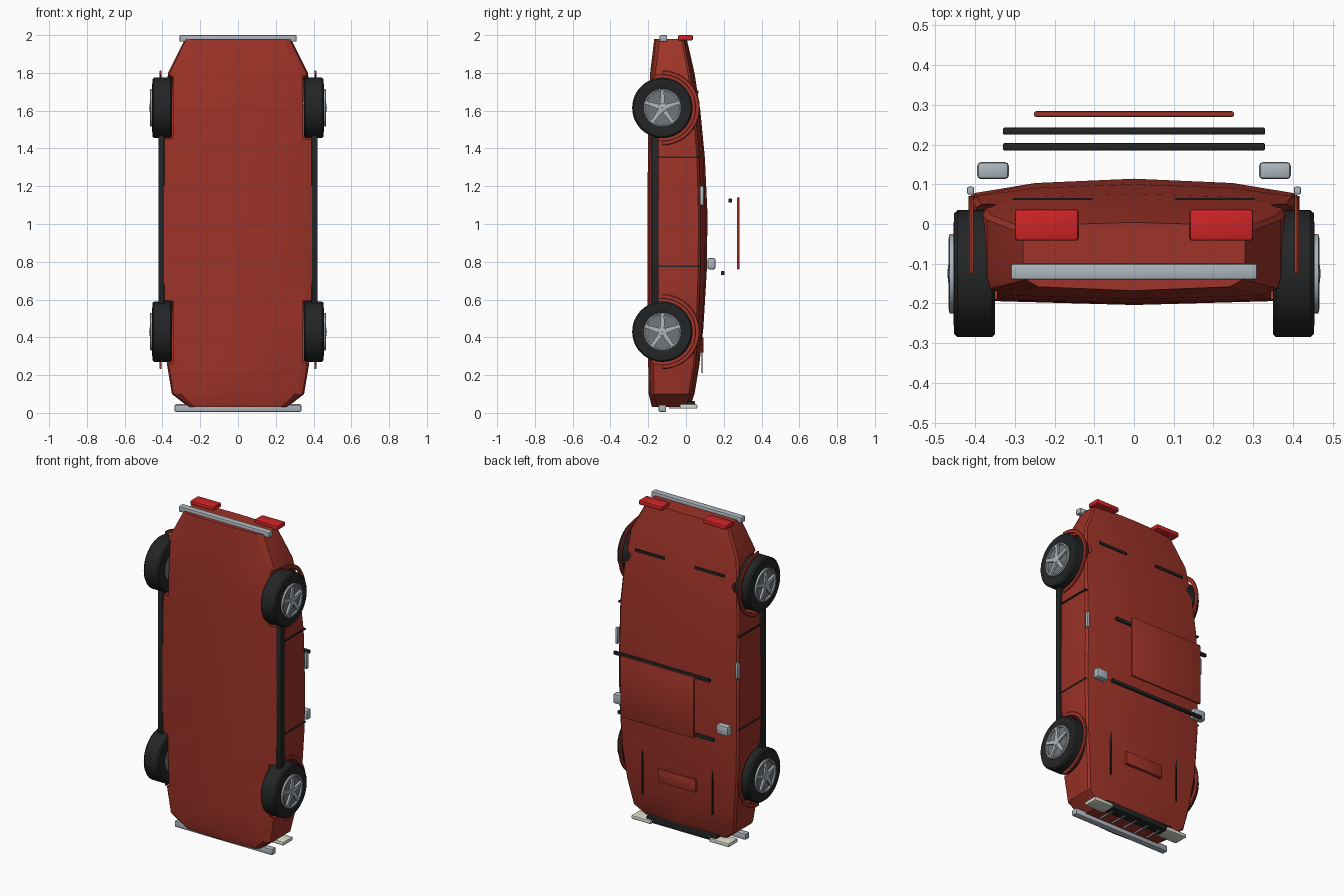
import bpy, bmesh, math
from mathutils import Matrix, Vector

if "Cube" in bpy.data.objects:
    bpy.data.objects.remove(bpy.data.objects["Cube"])


def material(name, r, g, b):
    m = bpy.data.materials.new(name)
    m.diffuse_color = (r, g, b, 1)
    m.use_nodes = True
    m.node_tree.nodes["Principled BSDF"].inputs["Base Color"].default_value = m.diffuse_color
    return m


RED = material("body red", 0.34, 0.033, 0.021)
BLACK = material("rubber black", 0.017, 0.018, 0.019)
SILVER = material("silver", 0.42, 0.47, 0.51)
GREY = material("dark rim grey", 0.17, 0.18, 0.19)
LAMP = material("tail lamp red", 0.62, 0.017, 0.02)
CREAM = material("headlamp cream", 0.72, 0.72, 0.62)


def finish(bm, name, mat, angle=None):
    bmesh.ops.recalc_face_normals(bm, faces=bm.faces)
    me = bpy.data.meshes.new(name)
    bm.to_mesh(me)
    bm.free()
    me.materials.append(mat)
    ob = bpy.data.objects.new(name, me)
    bpy.context.collection.objects.link(ob)
    if angle:
        smooth(ob, angle)
    return ob


def smooth(ob, angle):
    bpy.ops.object.select_all(action='DESELECT')
    ob.select_set(True)
    bpy.context.view_layer.objects.active = ob
    bpy.ops.object.shade_smooth_by_angle(angle=math.radians(angle))


def box(name, mat, x, y, z, bevel=0.0):
    """Box from (low, high) ranges, optionally with rounded edges."""
    bm = bmesh.new()
    bmesh.ops.create_cube(bm, size=1)
    for v in bm.verts:
        v.co = [(r[0] + r[1]) / 2 + c * (r[1] - r[0]) for c, r in zip(v.co, (x, y, z))]
    if bevel:
        bmesh.ops.bevel(bm, geom=bm.edges[:], offset=bevel, segments=2,
                        profile=0.5, affect='EDGES')
    return finish(bm, name, mat, 40 if bevel else None)


def lathe(name, mat, profile, centre, side, n=48, start=0.0, sweep=math.tau):
    """Turn a closed (x, radius) profile about an axis along x."""
    bm = bmesh.new()
    full = sweep > 6.28
    rings = []
    for i in range(n if full else n + 1):
        a = start + sweep * i / n
        rings.append([bm.verts.new((side * x, centre[0] + r * math.cos(a),
                                    centre[1] + r * math.sin(a))) for x, r in profile])
    k = len(profile)
    for i in range(n):
        p, q = rings[i], rings[(i + 1) % len(rings)]
        for j in range(k):
            bm.faces.new((p[j], p[(j + 1) % k], q[(j + 1) % k], q[j]))
    if not full:
        bm.faces.new(rings[0])
        bm.faces.new(rings[-1])
    return finish(bm, name, mat, 35)


def both(name, mat, x, y, z, bevel=0.0):
    for s, label in ((1, "right_"), (-1, "left_")):
        box(label + name, mat, sorted((s * x[0], s * x[1])), y, z, bevel)


# Body shell lofted along its length: z, half width, floor y, shoulder y, crown y
stations = [
    (0.03, 0.26, -0.180, -0.005, 0.020),
    (0.10, 0.35, -0.198, 0.025, 0.045),
    (0.25, 0.375, -0.200, 0.050, 0.070),
    (0.45, 0.40, -0.202, 0.066, 0.092),
    (0.75, 0.413, -0.204, 0.076, 0.110),
    (1.05, 0.413, -0.204, 0.078, 0.114),
    (1.35, 0.41, -0.202, 0.070, 0.100),
    (1.60, 0.395, -0.198, 0.050, 0.076),
    (1.80, 0.37, -0.190, 0.022, 0.045),
    (1.98, 0.28, -0.168, -0.012, 0.004),
]
bm = bmesh.new()
loops = []
for z, w, lo, sh, hi in stations:
    half = [(0.0, lo), (0.86 * w, lo + 0.010), (0.975 * w, lo + 0.028),
            (w, lo + 0.06), (w, sh - 0.012), (0.97 * w, sh),
            (0.6 * w, hi - 0.3 * (hi - sh)), (0.0, hi)]
    ring = half + [(-x, y) for x, y in half[-2:0:-1]]
    loops.append([bm.verts.new((x, y, z)) for x, y in ring])
for p, q in zip(loops, loops[1:]):
    for j in range(len(p)):
        k = (j + 1) % len(p)
        bm.faces.new((p[j], p[k], q[k], q[j]))
bm.faces.new(loops[0])
bm.faces.new(loops[-1])
body = finish(bm, "body_shell", RED)

# Wheels, wheel wells and arches
WY = -0.125
for label, wz in (("front", 0.43), ("rear", 1.615)):
    for side, hand in ((1, "right"), (-1, "left")):
        tag = f"{hand}_{label}_"
        c = (WY, wz)
        bm = bmesh.new()
        bmesh.ops.create_cone(bm, cap_ends=True, segments=48, radius1=0.175,
                              radius2=0.175, depth=0.2,
                              matrix=Matrix.Translation((side * 0.445, WY, wz))
                              @ Matrix.Rotation(math.pi / 2, 4, 'Y'))
        cutter = finish(bm, tag + "well_cutter", RED)
        cutter.hide_render = True
        cutter.hide_viewport = True
        mod = body.modifiers.new(tag + "well", 'BOOLEAN')
        mod.operation = 'DIFFERENCE'
        mod.solver = 'EXACT'
        mod.object = cutter

        lathe(tag + "tyre", BLACK, [(0.35, 0.09), (0.35, 0.152), (0.358, 0.16),
                                    (0.444, 0.16), (0.453, 0.152), (0.455, 0.105),
                                    (0.448, 0.09)], c, side)
        lathe(tag + "rim_ring", SILVER, [(0.44, 0.088), (0.44, 0.1), (0.464, 0.1),
                                         (0.466, 0.094), (0.464, 0.088)], c, side)
        lathe(tag + "rim_disc", GREY, [(0.36, 0.001), (0.36, 0.092),
                                       (0.454, 0.092), (0.454, 0.001)], c, side)
        lathe(tag + "hub", SILVER, [(0.45, 0.001), (0.45, 0.026), (0.468, 0.022),
                                    (0.470, 0.001)], c, side, 24)
        # five tapered spokes
        bm = bmesh.new()
        for i in range(5):
            a = math.pi / 2 + i * math.tau / 5
            d = Vector((0, math.cos(a), math.sin(a)))
            t = Vector((0, -math.sin(a), math.cos(a)))
            o = Vector((0, WY, wz))
            quad = [o + d * r + t * h for r, h in
                    ((0.012, -0.014), (0.093, -0.008), (0.093, 0.008), (0.012, 0.014))]
            back, face = ([bm.verts.new(v + Vector((side * x, 0, 0))) for v in quad]
                          for x in (0.45, 0.467))
            bm.faces.new(back)
            bm.faces.new(face)
            for j in range(4):
                k = (j + 1) % 4
                bm.faces.new((back[j], back[k], face[k], face[j]))
        finish(bm, tag + "spokes", SILVER)
        lathe(tag + "arch", RED, [(0.404, 0.174), (0.404, 0.196), (0.41, 0.198),
                                  (0.415, 0.194), (0.415, 0.176)],
              c, side, 32, -math.pi / 2, math.pi)

# Apply the well cuts to the shell
bpy.context.view_layer.update()
bpy.ops.object.select_all(action='DESELECT')
body.select_set(True)
bpy.context.view_layer.objects.active = body
for mod in list(body.modifiers):
    bpy.ops.object.modifier_apply(modifier=mod.name)
smooth(body, 25)

# Bumpers, lamps and grille
box("front_bumper", SILVER, (-0.335, 0.335), (-0.145, -0.105), (0.005, 0.043), 0.006)
box("rear_bumper", SILVER, (-0.31, 0.31), (-0.14, -0.1), (1.965, 2.0), 0.006)
both("tail_lamp", LAMP, (0.14, 0.30), (-0.042, 0.037), (1.972, 2.0), 0.007)
both("headlamp", CREAM, (0.20, 0.335), (-0.033, 0.06), (0.022, 0.046), 0.007)
box("grille", BLACK, (-0.24, 0.24), (-0.02, 0.048), (0.027, 0.062), 0.004)
for i in range(5):
    x = (i - 2) * 0.085
    box(f"grille_slat_{i + 1}", SILVER, (x - 0.004, x + 0.004), (-0.09, 0.02), (0.022, 0.032))

# Side trim: skirts, door seams, handles and mirrors
both("skirt", BLACK, (0.39, 0.422), (-0.182, -0.145), (0.575, 1.47), 0.004)
for label, z in (("front", 0.777), ("rear", 1.353)):
    both(label + "_door_seam", BLACK, (0.40, 0.417), (-0.145, 0.07), (z - 0.004, z + 0.004))
both("door_handle", SILVER, (0.403, 0.42), (0.074, 0.094), (1.10, 1.20), 0.004)
both("mirror", SILVER, (0.315, 0.395), (0.113, 0.156), (0.76, 0.82), 0.01)

# Raised roof panel with its two cross bars
box("roof_panel", RED, (-0.252, 0.252), (0.269, 0.284), (0.76, 1.142), 0.006)
box("front_roof_bar", BLACK, (-0.33, 0.33), (0.185, 0.204), (0.73, 0.75), 0.004)
box("rear_roof_bar", BLACK, (-0.33, 0.33), (0.225, 0.243), (1.113, 1.134), 0.004)

# Bonnet creases, bonnet scoop and boot seams
both("bonnet_crease", BLACK, (0.236, 0.244), (0.081, 0.087), (0.21, 0.48))
box("bonnet_scoop", RED, (-0.13, 0.13), (0.07, 0.093), (0.32, 0.40), 0.003)
both("boot_seam", BLACK, (0.105, 0.305), (0.060, 0.066), (1.692, 1.708))
